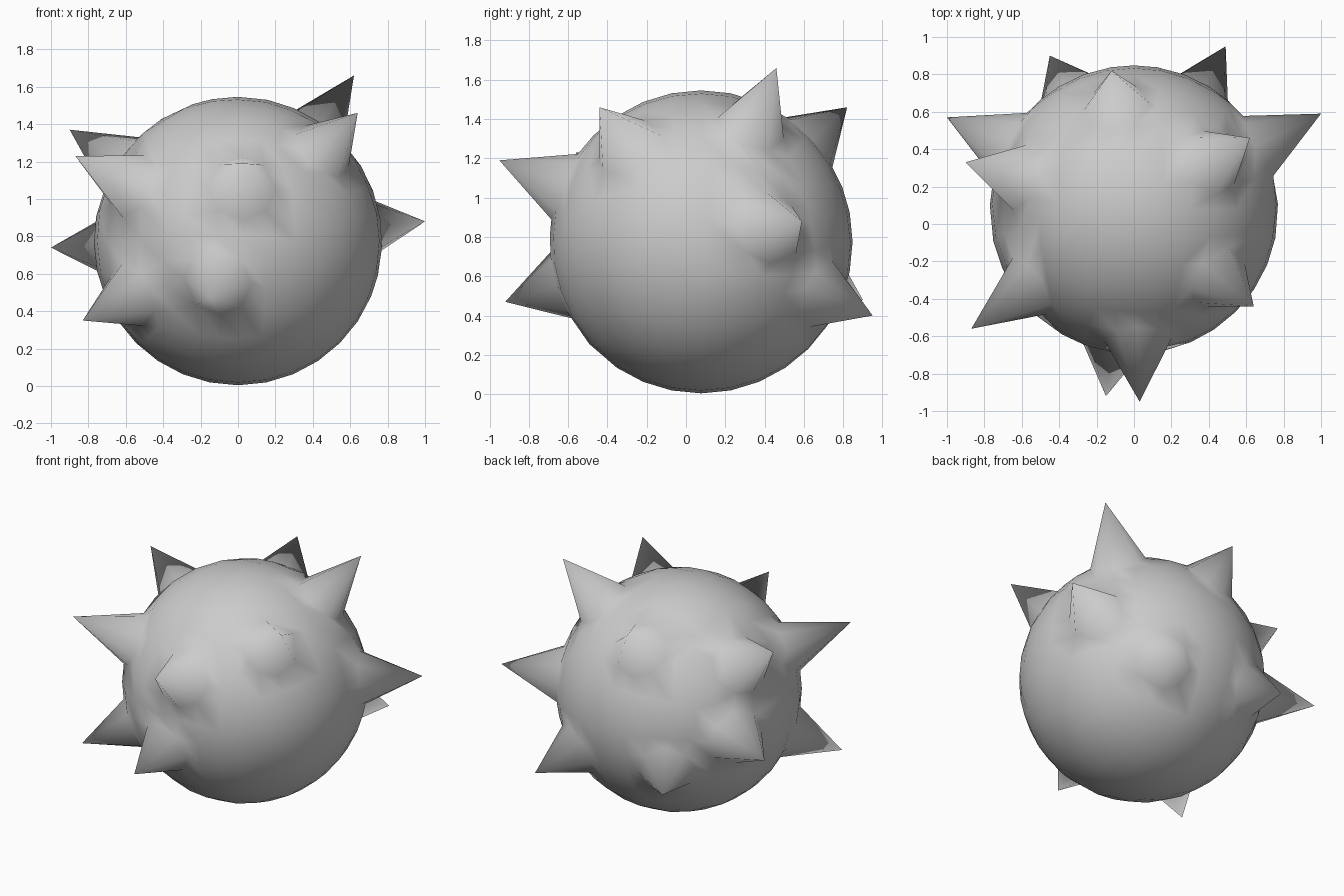
import bpy, bmesh, math
from mathutils import Vector

if "Cube" in bpy.data.objects:
    bpy.data.objects.remove(bpy.data.objects["Cube"])

CENTER = Vector((0, 0.077, 0.775))
RADIUS = 0.771
BASE = 0.185          # half-width of a spike's base

# Spike tips in world coordinates
TIPS = [
    (-0.59, 0.12, 1.73), (0.62, 0.46, 1.66), (0.64, -0.44, 1.46),
    (-0.90, 0.33, 1.37), (-0.87, -0.56, 1.23), (-1.0, 0.57, 0.74),
    (1.0, 0.59, 0.88), (-0.83, -0.52, 0.35), (-0.15, -0.92, 0.47),
    (0.03, -0.95, 1.19), (0.49, 0.95, 0.40), (-0.12, 0.82, 1.46),
    (-0.45, 0.90, 0.48),
]

# Ball: evenly divided cube projected onto a sphere
bm = bmesh.new()
bmesh.ops.create_cube(bm, size=2)
bmesh.ops.subdivide_edges(bm, edges=bm.edges[:], cuts=7, use_grid_fill=True)
for v in bm.verts:
    v.co = Vector([math.tan(c * math.pi / 4) for c in v.co]).normalized() * RADIUS


def pull_spike(tip):
    """Centre the nearest vertex under the tip, even out its ring, pull it out."""
    rel = Vector(tip) - CENTER
    axis = rel.normalized()
    root = axis * RADIUS
    v = min(bm.verts, key=lambda q: (q.co - root).length)
    shift = root - v.co
    ring = {q for f in v.link_faces for q in f.verts} - {v}
    outer = {q for r in ring for f in r.link_faces for q in f.verts} - ring - {v}
    for q in ring:
        side = q.co + shift - root
        side -= axis * side.dot(axis)
        q.co = (root + side.normalized() * BASE).normalized() * RADIUS
    for q in outer:
        q.co = (q.co + shift * 0.5).normalized() * RADIUS
    v.co = rel
    # Ridges from the tip to the base corners
    for f in list(v.link_faces):
        far = [q for q in f.verts if q is not v
               and not any(q in e.verts for e in v.link_edges)]
        if len(f.verts) == 4 and far:
            bmesh.utils.face_split(f, v, far[0])


for t in TIPS:
    pull_spike(t)

for f in bm.faces:
    f.smooth = True
bmesh.ops.recalc_face_normals(bm, faces=bm.faces[:])
mesh = bpy.data.meshes.new("spiked_ball")
bm.to_mesh(mesh)
bm.free()
ball = bpy.data.objects.new("spiked_ball", mesh)
ball.location = CENTER
bpy.context.collection.objects.link(ball)
